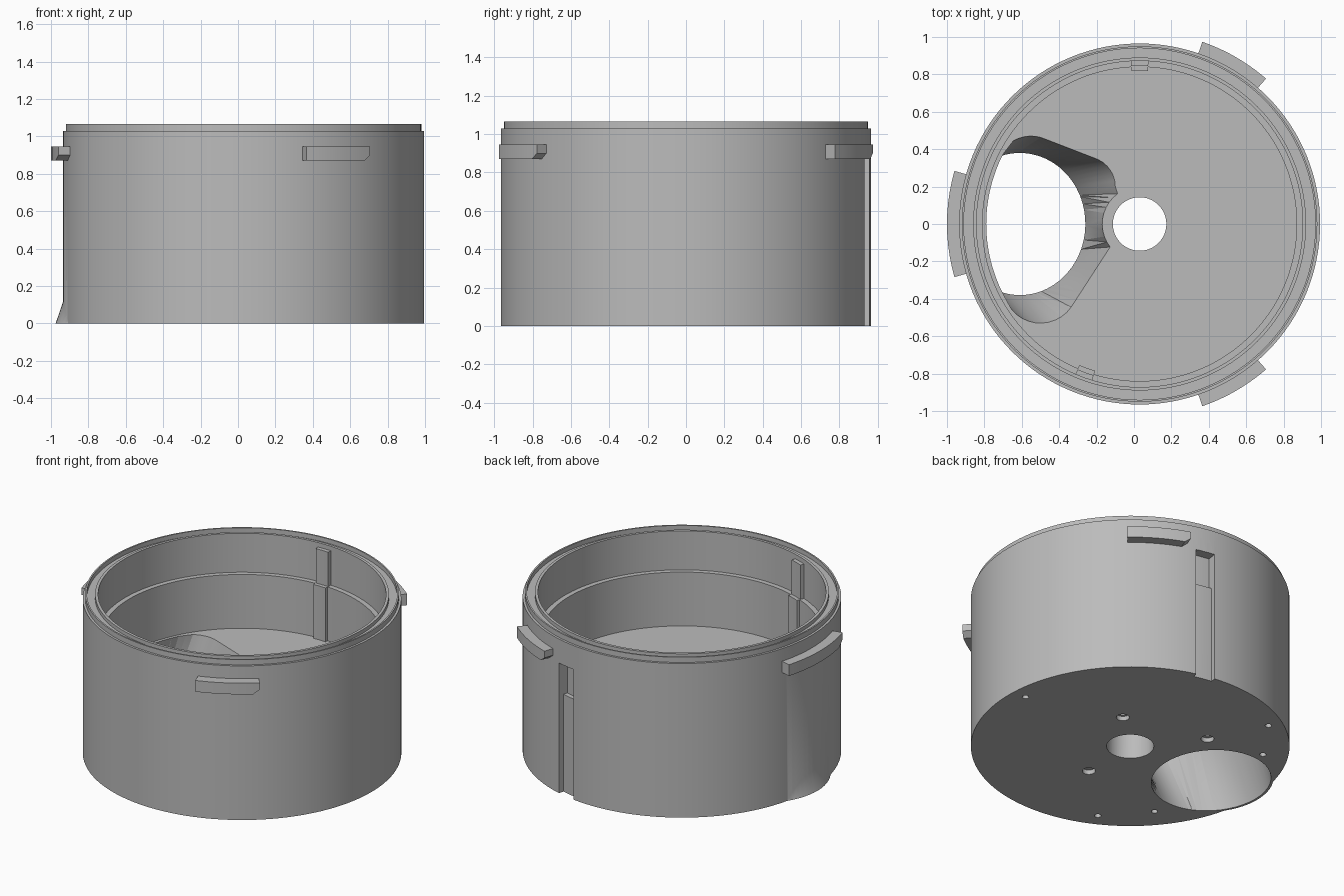
import bpy, bmesh
from math import sin, cos, radians, atan2, pi, ceil, hypot

if "Cube" in bpy.data.objects:
    bpy.data.objects.remove(bpy.data.objects["Cube"], do_unlink=True)

CX = 0.03        # axis of the round body
FLOOR = 0.44     # height of the inside floor

grey = bpy.data.materials.new("plain grey")
grey.use_nodes = True
grey.diffuse_color = (0.5, 0.5, 0.5, 1)
grey.node_tree.nodes["Principled BSDF"].inputs["Base Color"].default_value = (0.5, 0.5, 0.5, 1)


def finish(name, bm):
    bmesh.ops.recalc_face_normals(bm, faces=bm.faces)
    mesh = bpy.data.meshes.new(name)
    bm.to_mesh(mesh)
    bm.free()
    mesh.materials.append(grey)
    obj = bpy.data.objects.new(name, mesh)
    bpy.context.scene.collection.objects.link(obj)
    return obj


def loft(name, rings):
    """Closed solid through rings of equal length."""
    bm = bmesh.new()
    loops = [[bm.verts.new(p) for p in ring] for ring in rings]
    n = len(loops[0])
    for a, b in zip(loops, loops[1:]):
        for i in range(n):
            j = (i + 1) % n
            bm.faces.new((a[i], a[j], b[j], b[i]))
    bm.faces.new(loops[0])
    bm.faces.new(loops[-1])
    bmesh.ops.triangulate(bm, faces=[f for f in bm.faces if len(f.verts) == 4])
    return finish(name, bm)


def arc(cx, cy, r, a0, a1, n):
    return [(cx + r * cos(radians(a0 + (a1 - a0) * i / n)),
             cy + r * sin(radians(a0 + (a1 - a0) * i / n))) for i in range(n + 1)]


def cylinder(name, x, y, r, z0, z1, n=48):
    pts = arc(x, y, r, 0, 360, n)[:-1]
    return loft(name, [[(*p, z) for p in pts] for z in (z0, z1)])


def sector(name, r0, r1, a0, a1, z0, z1, chamfer=0.0):
    """Curved block around the body axis; chamfer lifts the underside of its last end."""
    n = 10
    inner, outer = arc(CX, 0, r0, a0, a1, n), arc(CX, 0, r1, a0, a1, n)
    rings = []
    for i, (p, q) in enumerate(zip(inner, outer)):
        low = z0 + (chamfer if i == n else 0)
        rings.append([(*p, low), (*q, low), (*q, z1), (*p, z1)])
    return loft(name, rings)


def boolean(target, tool, operation):
    tool.hide_render = True
    mod = target.modifiers.new("cut", "BOOLEAN")
    mod.operation, mod.solver, mod.object = operation, "EXACT", tool
    bpy.context.view_layer.objects.active = target
    bpy.ops.object.modifier_apply(modifier=mod.name)
    bpy.data.objects.remove(tool, do_unlink=True)


# Round body: outer wall, stepped rim with seal channel, inner ledge, thick floor
profile = [(0.965, 0), (0.965, 1.03), (0.95, 1.03), (0.95, 1.065), (0.94, 1.065),
           (0.94, 1.035), (0.89, 1.035), (0.89, 1.06), (0.872, 1.06),
           (0.872, 0.8), (0.84, 0.8), (0.84, FLOOR)]
body = loft("drum_body", [[(*p, z) for p in arc(CX, 0, r, 0, 360, 128)[:-1]] for r, z in profile])


# Slanted chute: bulge through the outer wall, then the tunnel
def ellipse(cx, rx, ry, z):
    return [(cx + rx * cos(2 * pi * i / 64), ry * sin(2 * pi * i / 64), z) for i in range(64)]


boolean(body, loft("chute_bulge", [ellipse(-0.61, 0.365, 0.395, 0),
                                   ellipse(-0.5, 0.365, 0.395, 0.32)]), "UNION")

corners = (arc(CX, 0, 0.2, 218, 126, 10) + arc(-0.26, 0.2, 0.16, 0, 65, 6)
           + arc(-0.55, 0.28, 0.19, 65, 120, 6) + arc(CX, 0, 0.82, 153, 207, 16)
           + arc(-0.5, -0.33, 0.2, 220, 325, 10))
mouth = []
for p, q in zip(corners, corners[1:] + corners[:1]):
    steps = max(1, ceil(hypot(q[0] - p[0], q[1] - p[1]) / 0.05))
    mouth += [(p[0] + (q[0] - p[0]) * k / steps, p[1] + (q[1] - p[1]) * k / steps)
              for k in range(steps)]
angles = [atan2(y, x + 0.45) for x, y in mouth]
outlet = [(-0.61 + 0.35 * cos(a), 0.38 * sin(a)) for a in angles]
boolean(body, loft("chute_tunnel", [[(*p, z) for p in ring] for ring, z in
                                    ((outlet, -0.05), (outlet, 0), (mouth, FLOOR), (mouth, 0.5))]),
        "DIFFERENCE")

# Centre hole and screw holes in the underside
boolean(body, cylinder("centre_hole", CX, 0, 0.143, -0.1, 0.6, 64), "DIFFERENCE")
for x, y in ((0.29, 0.24), (-0.27, 0.37), (0.03, -0.39)):
    boolean(body, cylinder("screw_recess", x, y, 0.04, -0.1, 0.03, 24), "DIFFERENCE")
    boolean(body, cylinder("screw_hole", x, y, 0.022, -0.1, 0.15, 24), "DIFFERENCE")
for x, y in ((0.9, 0.05), (-0.45, 0.73), (-0.65, 0.44), (-0.36, -0.77), (-0.59, -0.51)):
    boolean(body, cylinder("small_hole", x, y, 0.02, -0.1, 0.12, 20), "DIFFERENCE")

# Vertical cable groove in the outer wall, deeper at its top
boolean(body, sector("groove", 0.93, 1.1, 74.5, 82, -0.1, 0.87), "DIFFERENCE")
boolean(body, sector("groove_pocket", 0.9, 1.1, 74.5, 82, 0.65, 0.87), "DIFFERENCE")

parts = [body]

# Locking tabs around the outside
for name, mid, half in (("back_tab", 60, 11), ("right_tab", 180, 16), ("front_tab", 300, 11)):
    parts.append(sector(name, 0.94, 1.03, mid - half, mid + half, 0.87, 0.945, 0.03))

# Guide ribs on the inner wall, stepped at the ledge
for name, mid in (("back_rib", 90), ("front_rib", 250)):
    parts.append(sector(name + "_upper", 0.845, 0.88, mid - 3.1, mid + 3.1, 0.79, 1.03))
    parts.append(sector(name + "_lower", 0.82, 0.85, mid - 3.1, mid + 3.1, FLOOR - 0.01, 0.8))

# Smooth shading with sharp edges kept
bpy.ops.object.select_all(action="DESELECT")
for obj in parts:
    obj.select_set(True)
bpy.context.view_layer.objects.active = body
bpy.ops.object.shade_smooth_by_angle(angle=radians(25))
